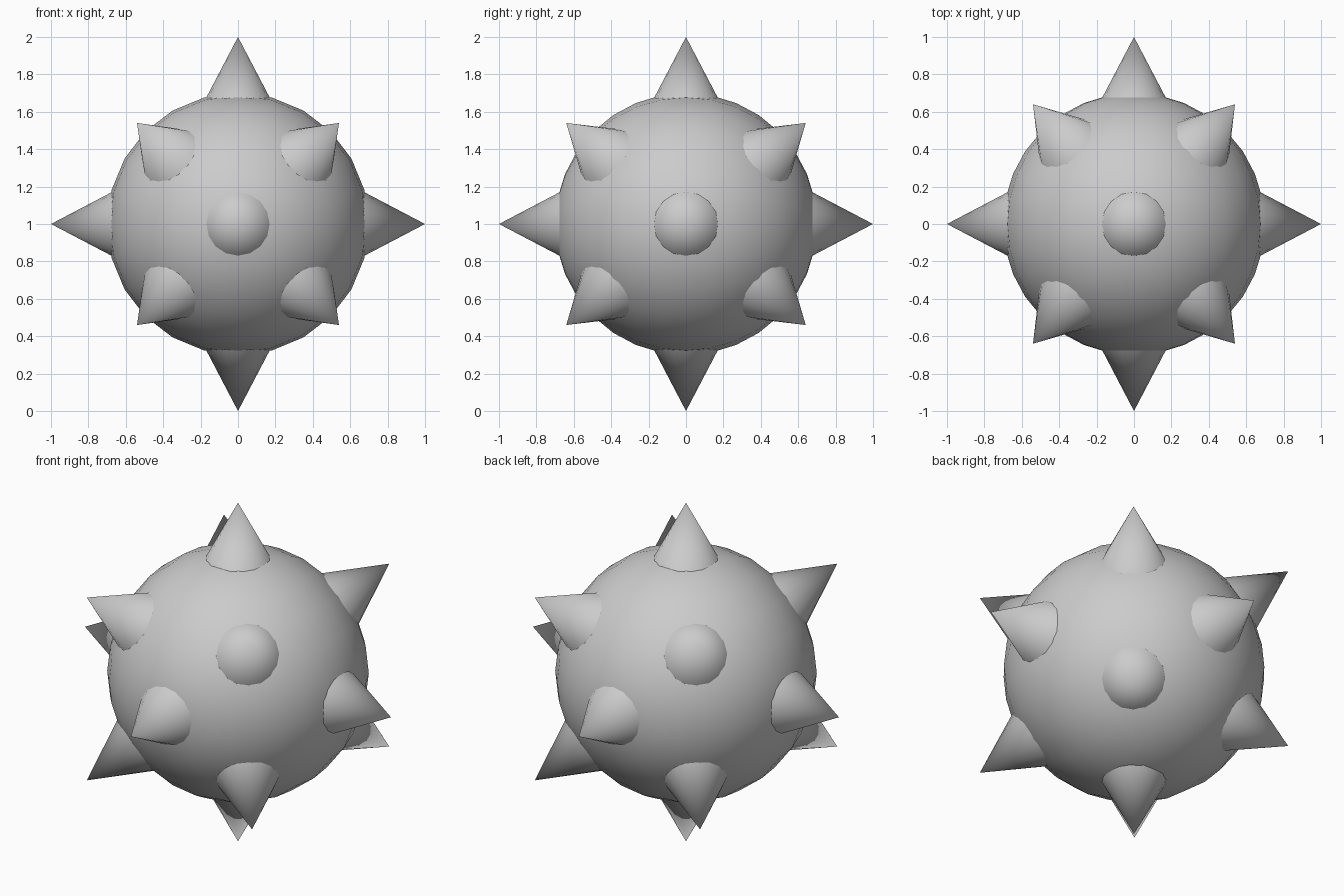
import bpy, math
from mathutils import Vector

if "Cube" in bpy.data.objects:
    bpy.data.objects.remove(bpy.data.objects["Cube"])

CENTRE = Vector((0, 0, 1))

grey = bpy.data.materials.new("grey")
grey.diffuse_color = (0.6, 0.6, 0.6, 1)
grey.use_nodes = True
grey.node_tree.nodes["Principled BSDF"].inputs["Base Color"].default_value = grey.diffuse_color


def finish(name, angle):
    ob = bpy.context.object
    ob.name = name
    ob.data.materials.append(grey)
    bpy.ops.object.shade_smooth_by_angle(angle=math.radians(angle))
    return ob


# Round body, poles running front to back
bpy.ops.mesh.primitive_uv_sphere_add(segments=24, ring_count=16, radius=0.7,
                                     location=CENTRE, rotation=(math.pi / 2, 0, 0))
finish("body", 60)


# Cone spike whose tip is at the given offset from the centre, base sunk in the body
def spike(name, tip, height=0.42, radius=0.22):
    tip = Vector(tip)
    axis = tip.normalized()
    bpy.ops.mesh.primitive_cone_add(
        vertices=16, radius1=radius, radius2=0, depth=height,
        location=CENTRE + tip - axis * height / 2,
        rotation=axis.to_track_quat('Z', 'Y').to_euler())
    finish(name, 40)


# Six spikes along the axes
for i, axis_name in enumerate(("side", "depth", "upright")):
    for s in (-1, 1):
        tip = [0, 0, 0]
        tip[i] = s
        spike(f"{axis_name}_spike", tip)

# Eight corner spikes
for x in (-0.54, 0.54):
    for y in (-0.64, 0.64):
        for z in (-0.54, 0.54):
            spike("corner_spike", (x, y, z))
